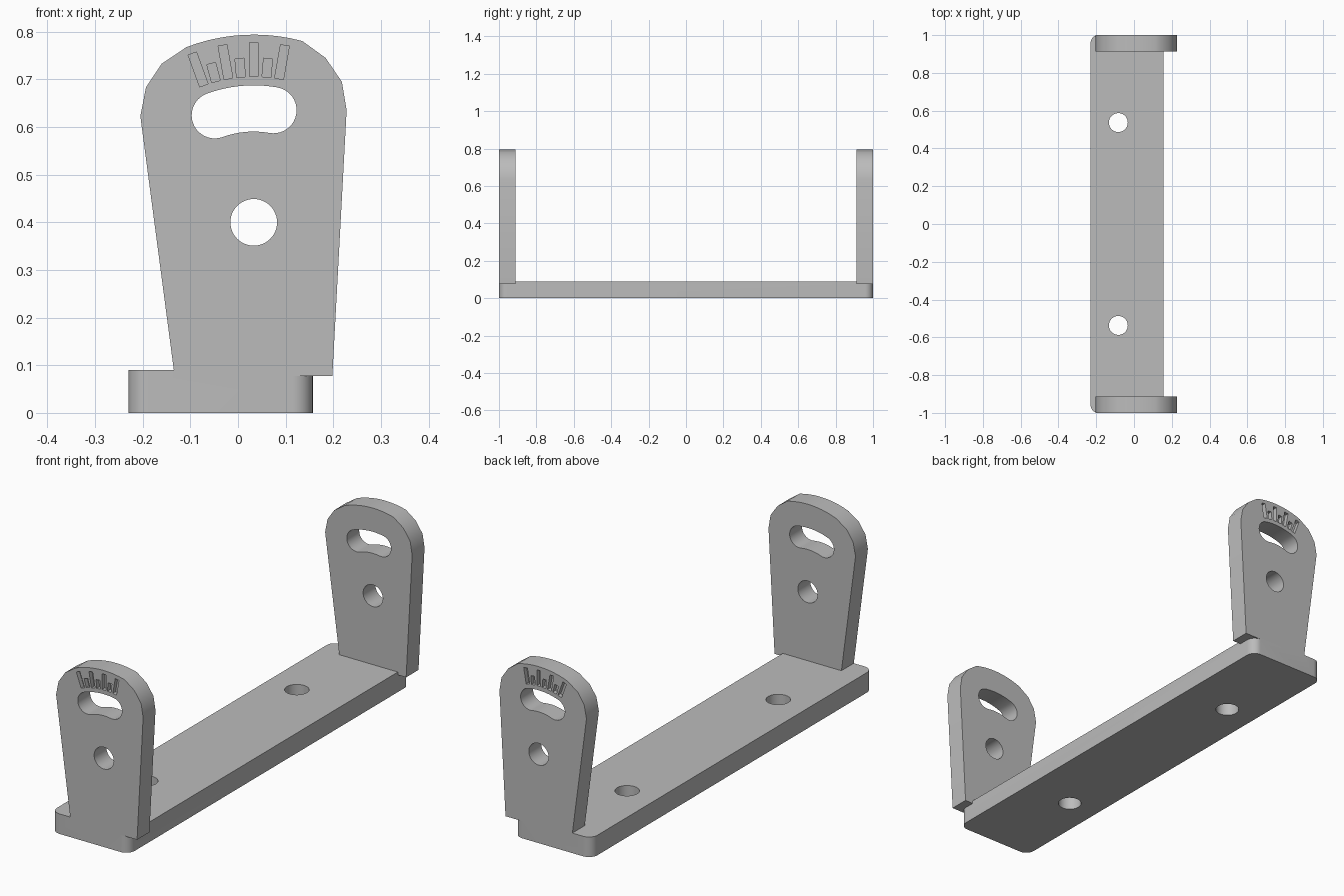
import bpy, bmesh
from math import sin, cos, radians, pi
from mathutils import Matrix, Vector

cube = bpy.data.objects.get("Cube")
if cube:
    bpy.data.objects.remove(cube, do_unlink=True)

PIVOT = Vector((0.033, 0.4))      # centre of the pivot hole in each end plate
THICK = 0.088                     # end plate thickness

grey = bpy.data.materials.new("plain grey")
grey.use_nodes = True
COLOUR = (0.5, 0.5, 0.5, 1)
grey.diffuse_color = COLOUR
grey.node_tree.nodes["Principled BSDF"].inputs["Base Color"].default_value = COLOUR


def polar(centre, radius, degrees):
    """Point at an angle measured from straight up, positive towards -x."""
    a = radians(degrees)
    return (centre[0] - radius * sin(a), centre[1] + radius * cos(a))


def arc(centre, radius, start, end, steps):
    return [polar(centre, radius, start + (end - start) * i / steps)
            for i in range(steps + 1)]


def circle(centre, radius, steps=48):
    return arc(centre, radius, 0, 360, steps)[:-1]


def prism(name, outline, low, high, axis="Z"):
    """Extrude an outline along z, or an x-z outline along y."""
    bm = bmesh.new()
    if axis == "Z":
        verts = [bm.verts.new((u, v, low)) for u, v in outline]
        step = Vector((0, 0, high - low))
    else:
        verts = [bm.verts.new((u, low, v)) for u, v in outline]
        step = Vector((0, high - low, 0))
    face = bm.faces.new(verts)
    side = bmesh.ops.extrude_face_region(bm, geom=[face])["geom"]
    bmesh.ops.translate(bm, vec=step, verts=[g for g in side if isinstance(g, bmesh.types.BMVert)])
    bmesh.ops.recalc_face_normals(bm, faces=bm.faces)
    mesh = bpy.data.meshes.new(name)
    bm.to_mesh(mesh)
    bm.free()
    mesh.materials.append(grey)
    obj = bpy.data.objects.new(name, mesh)
    bpy.context.collection.objects.link(obj)
    return obj


def combine(target, tool, operation):
    """Apply a boolean and discard the tool."""
    mod = target.modifiers.new(operation.lower(), "BOOLEAN")
    mod.operation, mod.solver, mod.object = operation, "EXACT", tool
    bpy.context.view_layer.objects.active = target
    bpy.ops.object.modifier_apply(modifier=mod.name)
    bpy.data.objects.remove(tool, do_unlink=True)


# Base bar with rounded corners
LEFT, RIGHT, R = -0.23, 0.157, 0.042
corners = [(RIGHT - R, 1 - R, 0), (LEFT + R, 1 - R, 90),
           (LEFT + R, R - 1, 180), (RIGHT - R, R - 1, 270)]
base_outline = [p for x, y, a in corners for p in arc((x, y), R, a - 90, a, 10)]
bracket = prism("mounting_bracket", base_outline, 0, 0.09)

# Screw holes through the base
for y in (-0.537, 0.537):
    combine(bracket, prism("screw_hole", circle((-0.083, y), 0.05), -0.1, 0.2), "DIFFERENCE")

# End plate: tapered sides, faceted shoulders and a curved top
plate_outline = [(-0.133, 0.077), (-0.205, 0.623), (-0.193, 0.684), (-0.16, 0.733)]
plate_outline += arc(PIVOT, 0.394, 21, -15, 10)
plate_outline += [(0.184, 0.745), (0.218, 0.695), (0.228, 0.635), (0.198, 0.077)]
plate = prism("front_end_plate", plate_outline, -1, THICK - 1, "Y")

# Pivot hole and curved adjustment slot
SLOT, HALF = 0.239, 0.0485
slot_outline = arc(PIVOT, SLOT + HALF, -10, 20, 20)
slot_outline += arc(polar(PIVOT, SLOT, 20), HALF, 20, 200, 20)[1:]
slot_outline += arc(PIVOT, SLOT - HALF, 20, -10, 20)[1:]
slot_outline += arc(polar(PIVOT, SLOT, -10), HALF, 170, 350, 20)[1:-1]
for outline in (circle(PIVOT, 0.049), slot_outline):
    combine(plate, prism("opening", outline, -1.1, -0.8, "Y"), "DIFFERENCE")

# Engraved scale marks, alternately long and short
for i in range(7):
    angle = 20 - 5 * i
    a = radians(angle)
    side = Vector((cos(a), sin(a))) * 0.0093
    inner = Vector(polar(PIVOT, 0.306, angle))
    outer = Vector(polar(PIVOT, 0.345 if i % 2 else 0.377, angle))
    mark = [inner - side, inner + side, outer + side, outer - side]
    combine(plate, prism("scale_mark", mark, -1.05, -0.98, "Y"), "DIFFERENCE")

# Mirrored plate at the back, then join everything into one solid
back = plate.copy()
back.data = plate.data.copy()
back.name = "back_end_plate"
back.data.transform(Matrix.Scale(-1, 4, Vector((0, 1, 0))))
back.data.flip_normals()
bpy.context.collection.objects.link(back)
for part in (plate, back):
    combine(bracket, part, "UNION")

bpy.ops.object.select_all(action="DESELECT")
bracket.select_set(True)
bpy.context.view_layer.objects.active = bracket
bpy.ops.object.shade_smooth_by_angle(angle=pi / 6)
